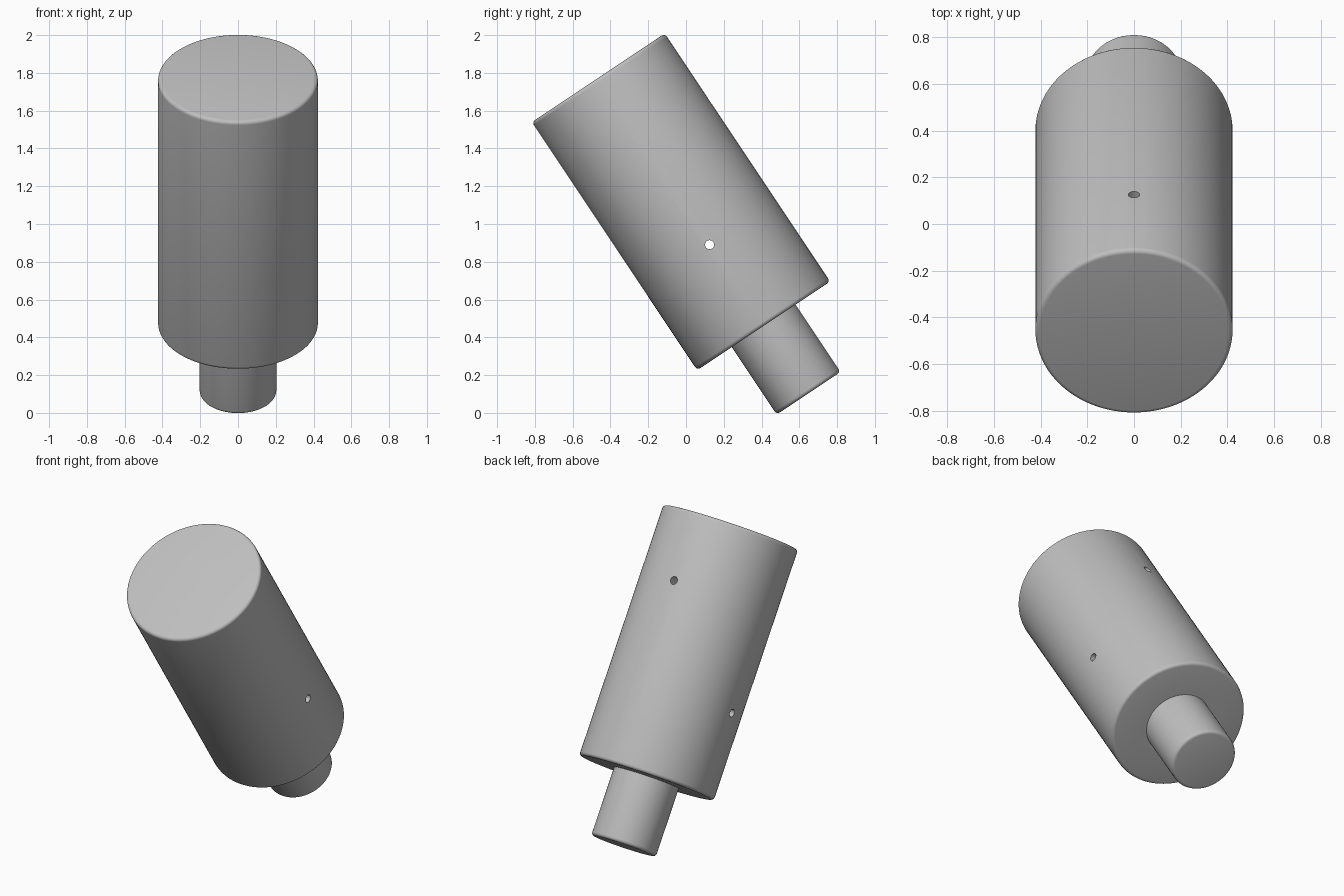
import bpy, bmesh, math
from mathutils import Matrix, Vector

if "Cube" in bpy.data.objects:
    bpy.data.objects.remove(bpy.data.objects["Cube"], do_unlink=True)

BODY_R, BODY_L = 0.423, 1.578
PIN_R, TOTAL_L = 0.203, 2.007
ROUND = 0.02
HOLE_R = 0.024
TILT = math.radians(33.68)
# The part is drawn hanging from its top cap along local -z, then tilted
PLACE = Matrix.Translation((0, -0.464, 1.774)) @ Matrix.Rotation(TILT, 4, "X")

steel = bpy.data.materials.new("plain_grey")
steel.use_nodes = True
grey = (0.52, 0.52, 0.52, 1)
steel.diffuse_color = grey
steel.node_tree.nodes["Principled BSDF"].inputs["Base Color"].default_value = grey


def add_object(name, bm):
    mesh = bpy.data.meshes.new(name)
    bmesh.ops.recalc_face_normals(bm, faces=bm.faces)
    bm.to_mesh(mesh)
    bm.free()
    mesh.materials.append(steel)
    obj = bpy.data.objects.new(name, mesh)
    bpy.context.collection.objects.link(obj)
    return obj


def corner(r, z, start, steps=5):
    """Quarter-round outer edge centred at (r, z)."""
    return [(r + ROUND * math.cos(a), z + ROUND * math.sin(a))
            for a in (start - i * math.pi / 2 / steps for i in range(steps + 1))]


def lathe(name, profile, segments=96):
    bm = bmesh.new()
    verts = [bm.verts.new((r, 0, z)) for r, z in profile]
    edges = [bm.edges.new(pair) for pair in zip(verts, verts[1:])]
    bmesh.ops.spin(bm, geom=verts + edges, cent=(0, 0, 0), axis=(0, 0, 1),
                   angle=math.tau, steps=segments, use_duplicate=False)
    bmesh.ops.remove_doubles(bm, verts=bm.verts, dist=1e-5)
    return add_object(name, bm)


def drill(target, start, end):
    """Cut a round hole between two local points."""
    a, b = Vector(start), Vector(end)
    turn = (b - a).to_track_quat("Z", "Y").to_matrix().to_4x4()
    bm = bmesh.new()
    bmesh.ops.create_cone(bm, cap_ends=True, segments=32, radius1=HOLE_R, radius2=HOLE_R,
                          depth=(b - a).length, matrix=Matrix.Translation((a + b) / 2) @ turn)
    cutter = add_object("hole_cutter", bm)
    cutter.hide_render = True
    mod = target.modifiers.new("hole", "BOOLEAN")
    mod.object, mod.operation, mod.solver = cutter, "DIFFERENCE", "EXACT"
    bpy.context.view_layer.objects.active = target
    bpy.ops.object.modifier_apply(modifier=mod.name)
    bpy.data.objects.remove(cutter, do_unlink=True)


# Stepped cylinder: wide body with a narrow pin below
profile = [(0, 0)]
profile += corner(BODY_R - ROUND, -ROUND, math.pi / 2)
profile += corner(BODY_R - ROUND, ROUND - BODY_L, 0)
profile += [(PIN_R, -BODY_L)]
profile += corner(PIN_R - ROUND, ROUND - TOTAL_L, 0)
profile += [(0, -TOTAL_L)]
body = lathe("body_with_pin", profile)

# Cross hole through both sides, blind hole in the back
drill(body, (-0.6, 0, -1.062), (0.6, 0, -1.062))
drill(body, (0, 0.6, -0.43), (0, 0.05, -0.43))

body.data.transform(PLACE)
bpy.ops.object.select_all(action="DESELECT")
body.select_set(True)
bpy.context.view_layer.objects.active = body
bpy.ops.object.shade_smooth_by_angle(angle=math.radians(30))
